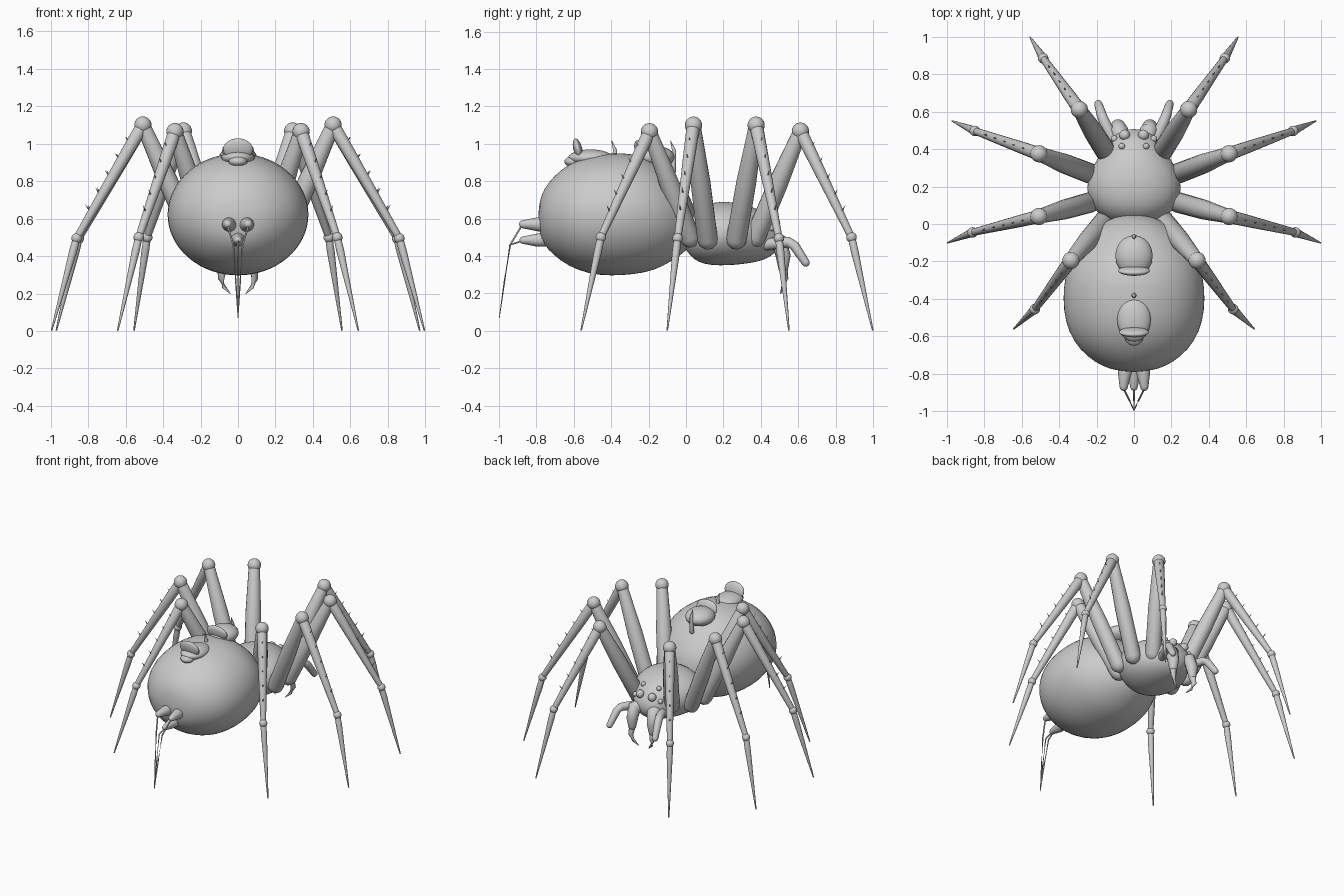
import bpy, bmesh
from math import sin, cos, pi, radians
from mathutils import Vector

cube = bpy.data.objects.get("Cube")
if cube:
    bpy.data.objects.remove(cube)

GREY = (0.6, 0.6, 0.6, 1)
grey = bpy.data.materials.new("plain grey")
grey.use_nodes = True
grey.diffuse_color = GREY
grey.node_tree.nodes["Principled BSDF"].inputs["Base Color"].default_value = GREY


def finish(name, bm):
    bmesh.ops.recalc_face_normals(bm, faces=bm.faces)
    mesh = bpy.data.meshes.new(name)
    bm.to_mesh(mesh)
    bm.free()
    mesh.materials.append(grey)
    for face in mesh.polygons:
        face.use_smooth = True
    obj = bpy.data.objects.new(name, mesh)
    bpy.context.collection.objects.link(obj)
    return obj


def loft(name, points, radii, sides=16, axis=None, round_ends=True):
    """Skin rings along a path; a radius may be a number or (wide, high)."""
    points = [Vector(p) for p in points]
    last = len(points) - 1
    rings = []
    for i, (p, r) in enumerate(zip(points, radii)):
        t = axis or (points[min(i + 1, last)] - points[max(i - 1, 0)]).normalized()
        wide, high = r if isinstance(r, tuple) else (r, r)
        ring = [(p, t, wide, high)]
        if round_ends and i in (0, last):
            way = -1 if i == 0 else 1
            for a in (30, 60, 85):
                c, s = cos(radians(a)), sin(radians(a))
                ring.append((p + t * way * wide * s, t, wide * c, high * c))
            if i == 0:
                ring.reverse()
        rings += ring
    bm = bmesh.new()
    loops = []
    for p, t, wide, high in rings:
        ref = Vector((0, 0, 1)) if abs(t.z) < 0.98 else Vector((0, 1, 0))
        side = t.cross(ref).normalized()
        up = side.cross(t)
        loops.append([bm.verts.new(p + side * wide * cos(2 * pi * k / sides)
                                   + up * high * sin(2 * pi * k / sides))
                      for k in range(sides)])
    for a, b in zip(loops, loops[1:]):
        for k in range(sides):
            n = (k + 1) % sides
            bm.faces.new((a[k], a[n], b[n], b[k]))
    bm.faces.new(loops[0])
    bm.faces.new(loops[-1])
    return finish(name, bm)


def ball(name, centre, size, tilt=0):
    bm = bmesh.new()
    bmesh.ops.create_uvsphere(bm, u_segments=20, v_segments=12, radius=1)
    obj = finish(name, bm)
    obj.location = centre
    obj.scale = size if isinstance(size, tuple) else (size,) * 3
    obj.rotation_euler.x = tilt
    return obj


def body(name, rings):
    """Rings are (y, centre height, half width, half height)."""
    obj = loft(name, [(0, y, z) for y, z, w, h in rings],
               [(w, h) for y, z, w, h in rings], 32, Vector((0, 1, 0)), False)
    smooth = obj.modifiers.new("smooth", "SUBSURF")
    smooth.levels = smooth.render_levels = 1


# Main body
body("abdomen", [
    (-.79, .61, .01, .01), (-.782, .61, .1, .09), (-.76, .61, .17, .15),
    (-.71, .615, .25, .21), (-.63, .62, .325, .275), (-.52, .62, .37, .318),
    (-.4, .622, .382, .33), (-.28, .626, .372, .326), (-.17, .615, .335, .295),
    (-.07, .605, .265, .23), (0, .59, .18, .165), (.04, .58, .1, .1),
    (.055, .58, .01, .01)])
body("head_and_thorax", [
    (-.03, .5, .01, .01), (0, .5, .1, .07), (.04, .51, .175, .13),
    (.1, .517, .23, .163), (.18, .52, .257, .172), (.27, .52, .242, .168),
    (.35, .515, .195, .152), (.42, .505, .145, .127), (.47, .5, .11, .09),
    (.5, .49, .065, .045), (.507, .49, .01, .01)])

# Legs: hip, knee, ankle, tip for the model's +x side
legs = {
    "front_leg": [(.14, .37, .5), (.292, .612, 1.068), (.485, .885, .5), (.555, .998, .005)],
    "second_leg": [(.235, .27, .49), (.508, .375, 1.1), (.85, .497, .495), (.97, .55, .005)],
    "third_leg": [(.235, .115, .49), (.508, .04, 1.1), (.862, -.045, .495), (.995, -.1, .005)],
    "rear_leg": [(.155, .02, .5), (.337, -.195, 1.065), (.53, -.455, .5), (.642, -.56, .005)],
}
for s, word in ((1, "left"), (-1, "right")):
    def m(p):
        return Vector((p[0] * s, p[1], p[2]))

    for part, joints in legs.items():
        name = word + "_" + part
        hip, knee, ankle, tip = map(m, joints)
        loft(name + "_upper", [hip, hip.lerp(knee, .5), knee], [.055, .053, .038])
        ball(name + "_knee", knee, .046)
        loft(name + "_lower", [knee, knee.lerp(ankle, .3), ankle], [.036, .032, .019])
        ball(name + "_ankle", ankle, .028)
        loft(name + "_foot", [ankle, ankle.lerp(tip, .15), tip], [.02, .021, .004])
        # Bristles along the outer side of the lower leg
        out = Vector((ankle.x - knee.x, ankle.y - knee.y, 0)).normalized()
        for k in range(5):
            root = knee.lerp(ankle, .15 + k * .15) + out * .022
            loft(name + "_bristle", [root, root + out * .02 + Vector((0, 0, .028))],
                 [.005, .001], 6, None, False)

    # Mouth parts
    loft(word + "_jaw", [m((.05, .42, .48)), m((.08, .5, .47)), m((.085, .52, .4)),
                         m((.085, .52, .34))], [.045, .048, .04, .028])
    loft(word + "_fang", [m((.085, .52, .33)), m((.09, .53, .28)), m((.075, .52, .235)),
                          m((.042, .505, .2))], [.024, .018, .011, .002], 10)
    loft(word + "_feeler", [m((.09, .4, .46)), m((.16, .55, .475)), m((.172, .58, .455)),
                            m((.19, .64, .365))], [.034, .028, .027, .022])

    # Eyes
    for x, y, z, r in ((.05, .475, .575, .029), (.065, .415, .622, .017),
                       (.105, .455, .55, .018)):
        ball(word + "_eye", m((x, y, z)), r)

    # Upper spinneret and its thread
    loft(word + "_spinneret", [m((.04, -.74, .565)), m((.05, -.8, .57)), m((.055, -.87, .57))],
         [.04, .036, .022])
    loft(word + "_thread", [m((.055, -.88, .56)), m((.025, -.94, .46)), m((.012, -.97, .27)),
                            m((0, -.998, .07))], [.005, .005, .004, .002], 8)

# Lower spinneret and middle thread
loft("lower_spinneret", [(0, -.74, .49), (0, -.8, .485), (0, -.87, .485)], [.04, .034, .02])
loft("middle_thread", [(0, -.88, .48), (0, -.94, .46), (0, -.97, .27), (0, -.998, .07)],
     [.005, .005, .004, .002], 8)

# Growths on the back: a swelling, a raised lip and a small horn each
ball("front_growth", (0, -.17, .93), (.1, .11, .06))
ball("front_growth_lip", (0, -.25, .965), (.085, .024, .055), .25)
ball("rear_growth", (0, -.51, .925), (.09, .12, .045))
ball("rear_growth_tail", (0, -.6, .905), (.05, .05, .03))
ball("rear_growth_lip", (0, -.578, .97), (.08, .024, .06), .25)
for y, z in ((-.07, .85), (-.385, .92)):
    loft("horn", [(0, y, z), (0, y + .006, .965), (0, y - .012, 1.015)],
         [.016, .011, .002], 10)
